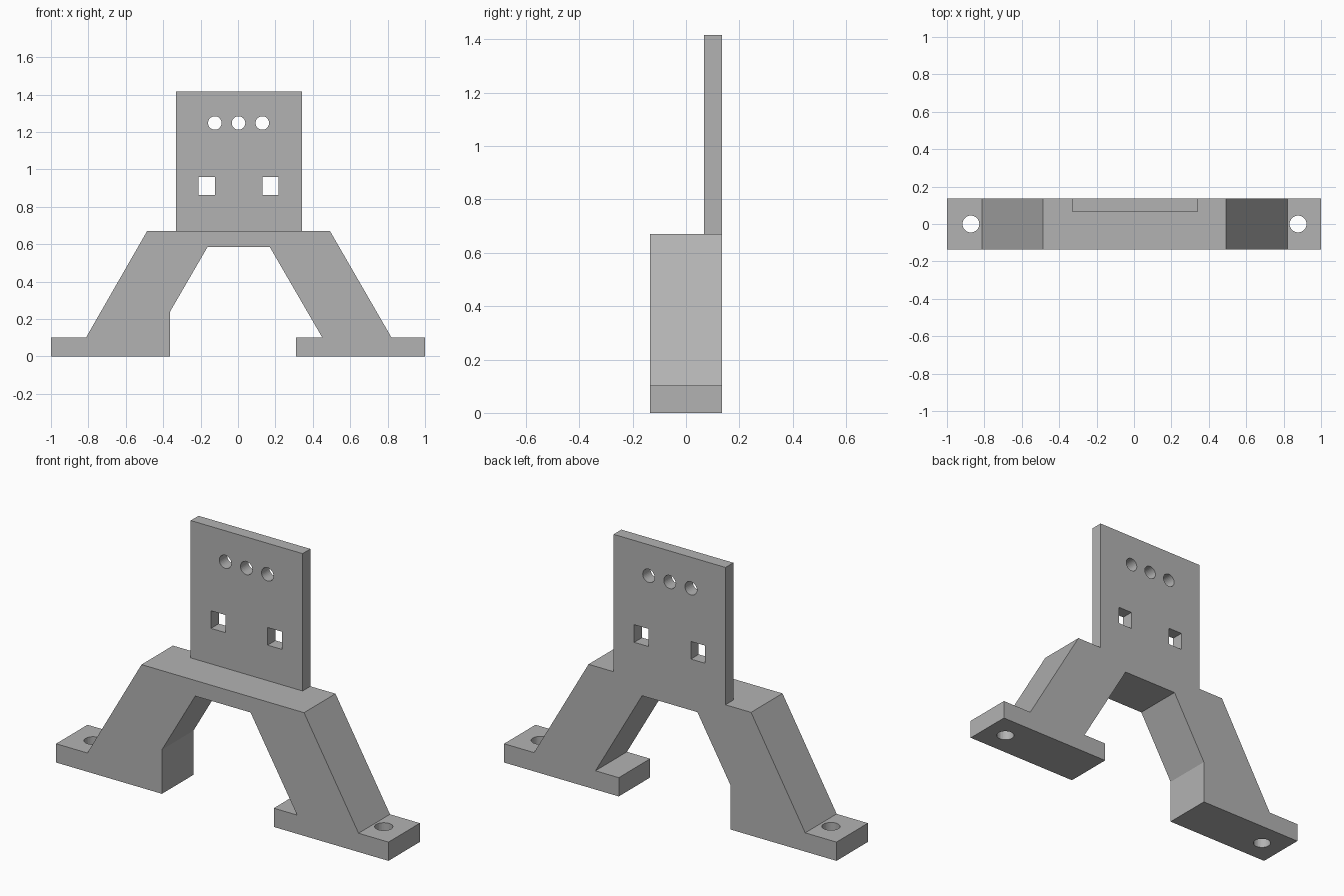
import bpy, bmesh
from mathutils import Matrix, Vector

cube = bpy.data.objects.get("Cube")
if cube:
    bpy.data.objects.remove(cube, do_unlink=True)

grey = bpy.data.materials.new("plain_grey")
grey.use_nodes = True
GREY = (0.45, 0.45, 0.45, 1)
grey.diffuse_color = GREY
grey.node_tree.nodes["Principled BSDF"].inputs["Base Color"].default_value = GREY


def add_object(name, bm):
    bmesh.ops.recalc_face_normals(bm, faces=bm.faces)
    mesh = bpy.data.meshes.new(name)
    bm.to_mesh(mesh)
    bm.free()
    mesh.materials.append(grey)
    obj = bpy.data.objects.new(name, mesh)
    bpy.context.collection.objects.link(obj)
    return obj


def extrude_profile(name, points, y0, y1):
    """Extrude an (x, z) outline along y."""
    bm = bmesh.new()
    face = bm.faces.new([bm.verts.new((x, y0, z)) for x, z in points])
    ext = bmesh.ops.extrude_face_region(bm, geom=[face])["geom"]
    verts = [v for v in ext if isinstance(v, bmesh.types.BMVert)]
    bmesh.ops.translate(bm, verts=verts, vec=(0, y1 - y0, 0))
    return add_object(name, bm)


def cylinder(bm, centre, radius, axis):
    turn = Vector((0, 0, 1)).rotation_difference(Vector(axis)).to_matrix().to_4x4()
    bmesh.ops.create_cone(bm, cap_ends=True, segments=32, radius1=radius,
                          radius2=radius, depth=0.5,
                          matrix=Matrix.Translation(centre) @ turn)


def cut(obj, name, bm):
    cutter = add_object(name, bm)
    cutter.hide_render = True
    cutter.hide_viewport = True
    cutter.display_type = 'WIRE'
    mod = obj.modifiers.new("holes", 'BOOLEAN')
    mod.operation = 'DIFFERENCE'
    mod.solver = 'EXACT'
    mod.object = cutter
    # Bake the holes in and drop the cutter
    bpy.context.view_layer.update()
    baked = bpy.data.meshes.new_from_object(
        obj.evaluated_get(bpy.context.evaluated_depsgraph_get()))
    obj.modifiers.clear()
    obj.data = baked
    bpy.data.objects.remove(cutter, do_unlink=True)


# Bridge-shaped stand with two sloping legs and flat feet
stand = extrude_profile("stand", [
    (-1, 0), (-0.363, 0), (-0.363, 0.24), (-0.163, 0.585), (0.17, 0.585),
    (0.45, 0.102), (0.31, 0.102), (0.31, 0), (1, 0), (1, 0.102),
    (0.82, 0.102), (0.492, 0.67), (-0.486, 0.67), (-0.812, 0.102), (-1, 0.102),
], -0.135, 0.135)

# Screw holes through the feet
bm = bmesh.new()
for x in (-0.872, 0.877):
    cylinder(bm, (x, 0, 0), 0.045, (0, 0, 1))
cut(stand, "foot_hole_cutter", bm)

# Upright mounting plate, flush with the back of the stand
plate = extrude_profile("mounting_plate", [
    (-0.332, 0.67), (0.341, 0.67), (0.341, 1.417), (-0.332, 1.417),
], 0.068, 0.135)

# Row of round holes and a pair of square holes through the plate
bm = bmesh.new()
for x in (-0.124, 0.003, 0.13):
    cylinder(bm, (x, 0.1, 1.248), 0.036, (0, 1, 0))
for x in (-0.167, 0.174):
    bmesh.ops.create_cube(bm, size=1, matrix=Matrix.Translation((x, 0.1, 0.911))
                          @ Matrix.Diagonal((0.086, 0.5, 0.096, 1)))
cut(plate, "plate_hole_cutter", bm)
